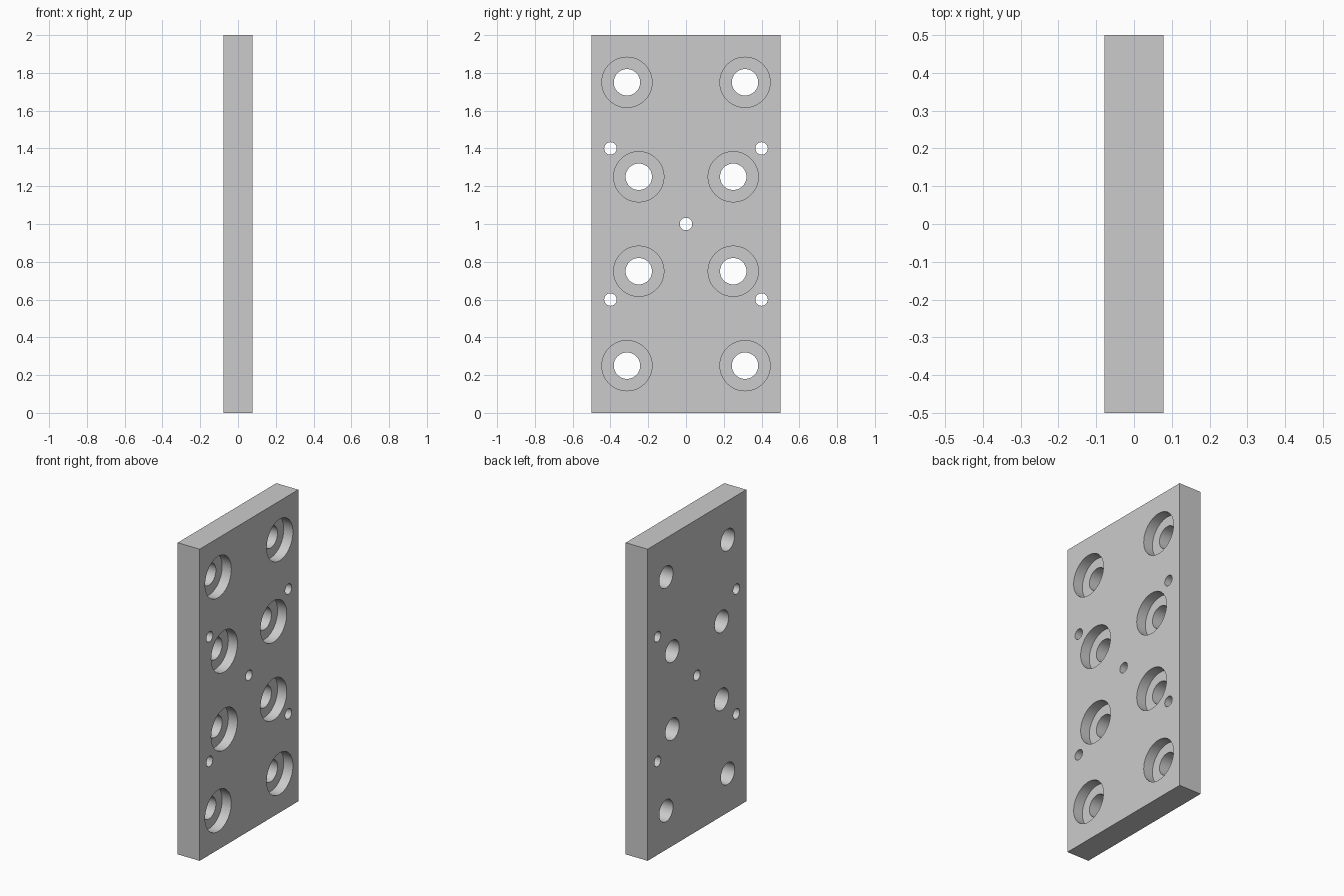
import bpy
import math

THICK, WIDTH, HEIGHT = 0.156, 1.0, 2.0
BORE_DEPTH = 0.065

cube = bpy.data.objects.get("Cube")
if cube:
    bpy.data.objects.remove(cube, do_unlink=True)

# Single plain grey
grey = bpy.data.materials.new("plain_grey")
grey.use_nodes = True
colour = (0.6, 0.6, 0.6, 1.0)
grey.diffuse_color = colour
grey.node_tree.nodes["Principled BSDF"].inputs["Base Color"].default_value = colour

# Flat plate
bpy.ops.mesh.primitive_cube_add(size=1, location=(0, 0, HEIGHT / 2))
plate = bpy.context.object
plate.name = "mounting_plate"
plate.scale = (THICK, WIDTH, HEIGHT)
bpy.ops.object.transform_apply(location=False, rotation=False, scale=True)
plate.data.materials.append(grey)


def drill(name, y, z, radius, x_from, x_to):
    """Cut a round hole along x and discard the cutter."""
    bpy.ops.mesh.primitive_cylinder_add(
        vertices=48, radius=radius, depth=x_to - x_from,
        location=((x_from + x_to) / 2, y, z), rotation=(0, math.pi / 2, 0))
    cutter = bpy.context.object
    cutter.name = name
    cutter.hide_render = True
    cutter.data.materials.append(grey)
    cut = plate.modifiers.new(name, "BOOLEAN")
    cut.operation = "DIFFERENCE"
    cut.solver = "EXACT"
    cut.object = cutter
    bpy.context.view_layer.objects.active = plate
    bpy.ops.object.modifier_apply(modifier=cut.name)
    bpy.data.objects.remove(cutter, do_unlink=True)


# Counterbored bolt holes, mirrored across the plate and about mid height
for side in (-1, 1):
    for end in (-1, 1):
        for y, dz in ((0.3125, 0.75), (0.25, 0.25)):
            spot = (side * y, HEIGHT / 2 + end * dz)
            drill("bolt_hole", *spot, 0.07, -THICK, THICK)
            drill("counterbore", *spot, 0.133, THICK / 2 - BORE_DEPTH, THICK)
        # Small dowel holes near the edges
        drill("dowel_hole", side * 0.4, HEIGHT / 2 + end * 0.4, 0.033, -THICK, THICK)

# Centre dowel hole
drill("dowel_hole", 0, HEIGHT / 2, 0.033, -THICK, THICK)

# Smooth hole walls with crisp rims
bpy.ops.object.select_all(action="DESELECT")
plate.select_set(True)
bpy.context.view_layer.objects.active = plate
bpy.ops.object.shade_smooth_by_angle(angle=math.radians(30))
